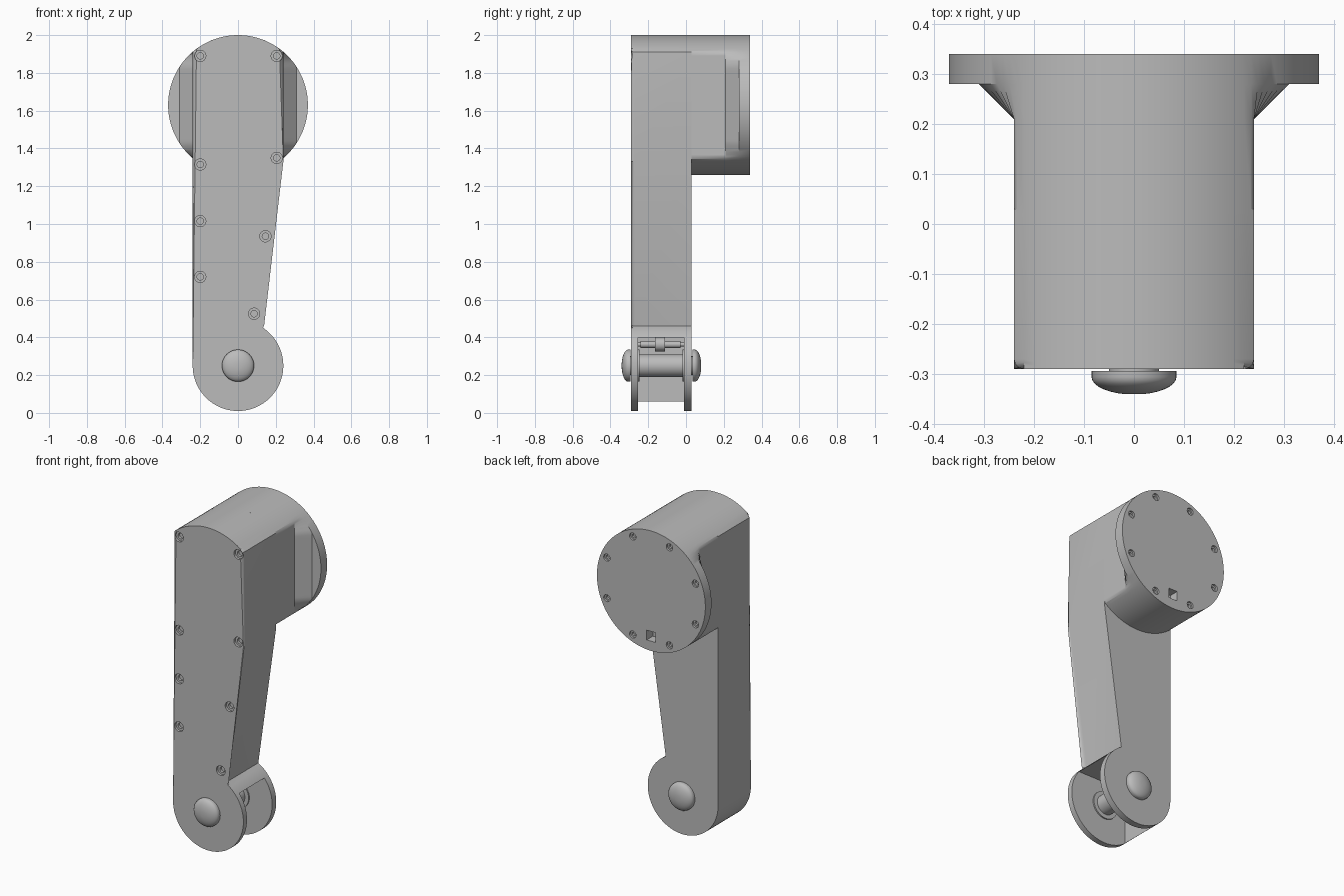
import bpy, bmesh, math
from mathutils import Matrix

cube = bpy.data.objects.get("Cube")
if cube:
    bpy.data.objects.remove(cube, do_unlink=True)

grey = bpy.data.materials.new("plain grey")
grey.use_nodes = True
GREY = (0.5, 0.5, 0.5, 1)
grey.diffuse_color = GREY
grey.node_tree.nodes["Principled BSDF"].inputs["Base Color"].default_value = GREY

HUB_Z, HUB_R = 1.63, 0.37      # large round head
PIVOT_Z, PIVOT_R = 0.25, 0.24  # lower fork
HALF = 0.24                    # half width of the arm
FRONT, BACK = -0.29, 0.03


def finish(name, bm):
    bmesh.ops.recalc_face_normals(bm, faces=bm.faces)
    mesh = bpy.data.meshes.new(name)
    bm.to_mesh(mesh)
    bm.free()
    mesh.materials.append(grey)
    obj = bpy.data.objects.new(name, mesh)
    bpy.context.collection.objects.link(obj)
    return obj


def loft(rings):
    """Skin matching rings of points and cap both ends."""
    bm = bmesh.new()
    loops = [[bm.verts.new(p) for p in ring] for ring in rings]
    n = len(loops[0])
    for a, b in zip(loops, loops[1:]):
        for i in range(n):
            j = (i + 1) % n
            bm.faces.new((a[i], a[j], b[j], b[i]))
    bm.faces.new(loops[0])
    bm.faces.new(loops[-1])
    return bm


def turned(name, x, z, profile, seg=40):
    """Round part along y from (y, radius) pairs."""
    angles = [math.tau * i / seg for i in range(seg)]
    return finish(name, loft([[(x + r * math.cos(a), y, z + r * math.sin(a)) for a in angles]
                              for y, r in profile]))


def box(name, lo, hi):
    bm = bmesh.new()
    size = [h - l for l, h in zip(lo, hi)]
    mid = [(h + l) / 2 for l, h in zip(lo, hi)]
    bmesh.ops.create_cube(bm, size=1, matrix=Matrix.Translation(mid) @ Matrix.Diagonal((*size, 1)))
    return finish(name, bm)


def cut(obj, cutter):
    mod = obj.modifiers.new("cut", "BOOLEAN")
    mod.operation, mod.solver, mod.object = "DIFFERENCE", "EXACT", cutter
    bpy.context.view_layer.objects.active = obj
    bpy.ops.object.modifier_apply(modifier=mod.name)
    bpy.data.objects.remove(cutter, do_unlink=True)


def arc(cz, r, a0, a1, n):
    return [(r * math.cos(a0 + (a1 - a0) * i / n), cz + r * math.sin(a0 + (a1 - a0) * i / n))
            for i in range(n + 1)]


# Arm: rounded top, one straight side, one tapered side, round foot
side = math.acos(HALF / HUB_R)
outline = arc(HUB_Z, HUB_R, side, math.pi - side, 20)
outline += arc(PIVOT_Z, PIVOT_R, -math.pi, math.radians(60.7), 56)
outline.append((HALF, 1.33))
bm = loft([[(x, y, z) for x, z in outline] for y in (FRONT, BACK)])
rim = [e for e in bm.edges if all(abs(v.co.y - FRONT) < 1e-5 for v in e.verts)]
bmesh.ops.bevel(bm, geom=rim, offset=0.02, segments=3, profile=0.5, affect="EDGES")
arm = finish("arm", bm)

# Fork slot, open to the right and below
cut(arm, box("slot_cutter", (-0.147, -0.255, -0.1), (0.5, -0.01, 0.4)))

# Stepped screw holes in the front face
for x, z in [(-0.2, 1.89), (0.205, 1.89), (-0.2, 1.315), (0.205, 1.35),
             (-0.2, 1.015), (0.145, 0.935), (-0.2, 0.72), (0.085, 0.525)]:
    cut(arm, turned("hole_cutter", x, z, [(-0.32, 0.03), (-0.275, 0.03),
                                          (-0.275, 0.017), (-0.26, 0.017)], 18))

# Head: a cylinder with flattened sides that flare out to a full round flange
rings = []
for y, w in [(0.02, HALF), (0.21, HALF), (0.28, 0.31), (0.28, HUB_R), (0.34, HUB_R)]:
    rings.append([(max(-w, min(w, x)), y, z) for x, z in arc(HUB_Z, HUB_R, 0, math.tau, 128)[:-1]])
head = finish("head", loft(rings))

# Screw holes and square port in the back of the head
for k in range(8):
    a = math.tau * (k + 0.5) / 8
    cut(head, turned("hole_cutter", 0.327 * math.cos(a), HUB_Z + 0.327 * math.sin(a),
                     [(0.36, 0.022), (0.328, 0.022), (0.328, 0.012), (0.315, 0.012)], 18))
cut(head, box("port_cutter", (-0.03, 0.28, 1.32), (0.03, 0.4, 1.38)))

# Domed rivets on both sides of the fork
for name, face, out in [("front_rivet", FRONT, -1), ("back_rivet", BACK, 1)]:
    steps = [(-0.01, 0.05), (0.004, 0.05), (0.004, 0.085), (0.016, 0.085)]
    for i in range(1, 8):
        t = i / 8 * math.pi / 2
        steps.append((0.016 + 0.035 * math.sin(t), 0.085 * math.cos(t)))
    turned(name, 0, PIVOT_Z, [(face + out * d, r) for d, r in steps])

# Axle with end washers, and the small stop pin above it
turned("axle", 0, PIVOT_Z, [(-0.26, 0.085), (-0.247, 0.085), (-0.247, 0.06),
                            (-0.018, 0.06), (-0.018, 0.085), (-0.005, 0.085)])
turned("stop_pin", 0, 0.362, [(-0.26, 0.01), (-0.24, 0.01), (-0.24, 0.018), (-0.165, 0.018),
                              (-0.165, 0.036), (-0.11, 0.036), (-0.11, 0.018),
                              (-0.03, 0.018), (-0.03, 0.01), (-0.005, 0.01)], 24)

# Smooth shading with crisp edges
for obj in bpy.context.collection.objects:
    if obj.type == "MESH":
        obj.data.shade_smooth()
        obj.data.set_sharp_from_angle(angle=math.radians(28))
